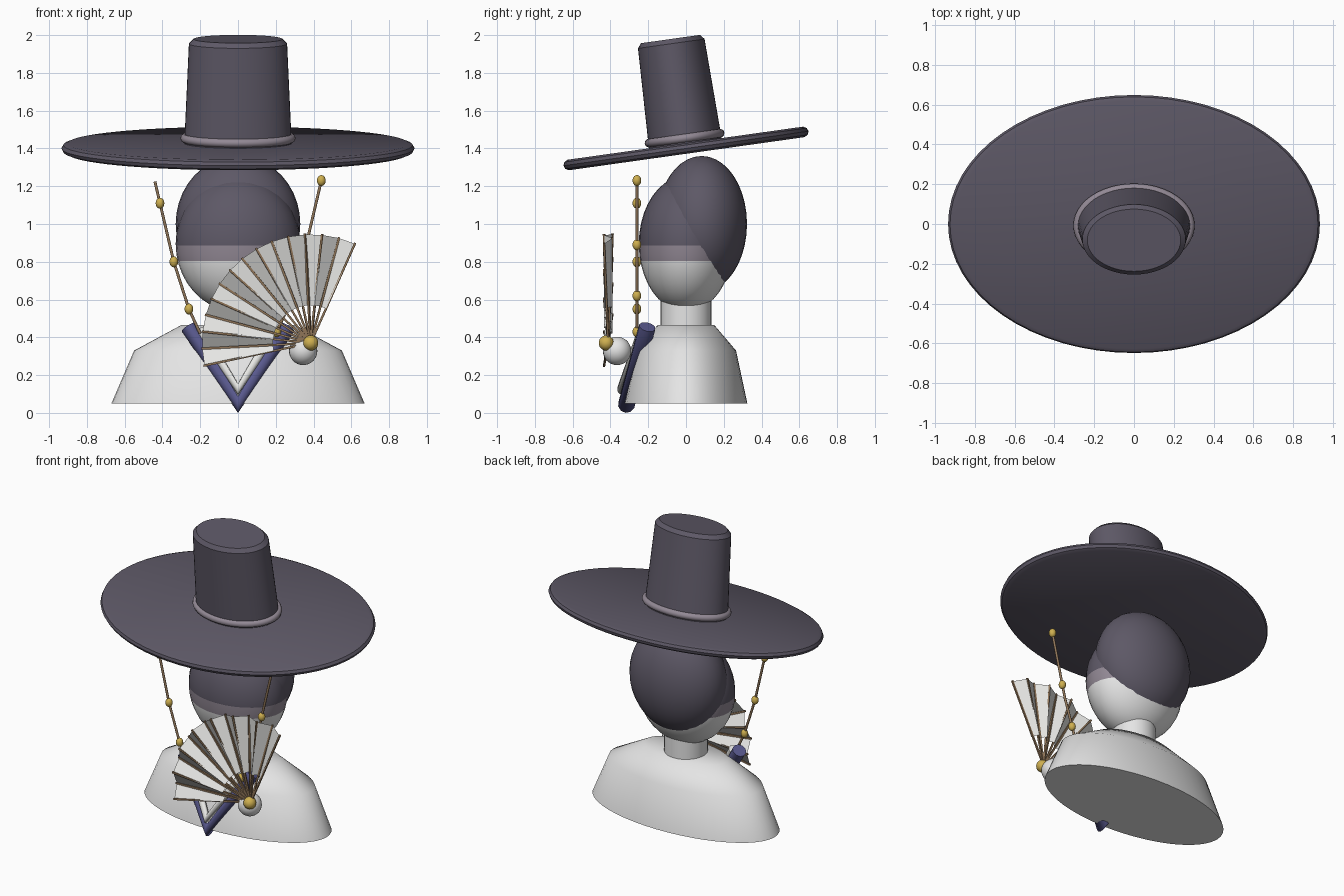
import bpy, bmesh
from math import radians, sin, cos, pi
from mathutils import Matrix, Vector

if "Cube" in bpy.data.objects:
    bpy.data.objects.remove(bpy.data.objects["Cube"])


def material(name, rgb):
    m = bpy.data.materials.new(name)
    m.use_nodes = True
    m.diffuse_color = (*rgb, 1)
    bsdf = m.node_tree.nodes["Principled BSDF"]
    bsdf.inputs["Base Color"].default_value = (*rgb, 1)
    bsdf.inputs["Roughness"].default_value = 0.8
    return m


DARK = material("dark violet", (0.11, 0.098, 0.133))
BAND = material("pale violet", (0.29, 0.25, 0.30))
SKIN = material("light grey", (0.78, 0.78, 0.78))
PAPER = material("paper white", (0.80, 0.80, 0.78))
BLUE = material("collar blue", (0.10, 0.10, 0.27))
GOLD = material("gold", (0.62, 0.43, 0.08))
WOOD = material("brown", (0.28, 0.18, 0.10))


def finish(name, bm, mats, smooth=True, angle=40):
    bmesh.ops.recalc_face_normals(bm, faces=bm.faces)
    mesh = bpy.data.meshes.new(name)
    bm.to_mesh(mesh)
    bm.free()
    ob = bpy.data.objects.new(name, mesh)
    bpy.context.collection.objects.link(ob)
    for m in mats:
        mesh.materials.append(m)
    if smooth:
        bpy.ops.object.select_all(action="DESELECT")
        ob.select_set(True)
        bpy.context.view_layer.objects.active = ob
        bpy.ops.object.shade_smooth_by_angle(angle=radians(angle))
    return ob


def loft(name, rings, mat, segments=48, angle=40):
    """Stack of capped elliptical rings given as (x radius, y radius, z)."""
    bm = bmesh.new()
    loops = [[bm.verts.new((rx * cos(2 * pi * i / segments), ry * sin(2 * pi * i / segments), z))
              for i in range(segments)] for rx, ry, z in rings]
    for a, b in zip(loops, loops[1:]):
        for i in range(segments):
            j = (i + 1) % segments
            bm.faces.new((a[i], a[j], b[j], b[i]))
    bm.faces.new(loops[0])
    bm.faces.new(loops[-1])
    return finish(name, bm, [mat], angle=angle)


def ball(bm, centre, radii, u=32, v=20):
    matrix = Matrix.Translation(centre) @ Matrix.Diagonal((*radii, 1))
    bmesh.ops.create_uvsphere(bm, u_segments=u, v_segments=v, radius=1, matrix=matrix)


def ellipsoid(name, centre, radii, mat, u=32, v=20):
    bm = bmesh.new()
    ball(bm, centre, radii, u, v)
    return finish(name, bm, [mat], angle=60)


def tube(name, points, radius, mat):
    curve = bpy.data.curves.new(name, "CURVE")
    curve.dimensions = "3D"
    curve.bevel_depth = radius
    curve.bevel_resolution = 3
    curve.use_fill_caps = True
    spline = curve.splines.new("POLY")
    spline.points.add(len(points) - 1)
    for p, co in zip(spline.points, points):
        p.co = (*co, 1)
    spline.use_smooth = True
    curve.materials.append(mat)
    ob = bpy.data.objects.new(name, curve)
    bpy.context.collection.objects.link(ob)
    return ob


# Tilted hat: brim, tapered crown and ribbon
hat = Matrix.Translation((0, 0, 1.40)) @ Matrix.Rotation(radians(8), 4, "X")
brim = loft("hat_brim", [(0.90, 0.63, -0.028), (0.925, 0.648, -0.018), (0.935, 0.655, 0),
                         (0.925, 0.648, 0.018), (0.90, 0.63, 0.028)], DARK, 64, 30)
crown = loft("hat_crown", [(0.285, 0.195, 0.01), (0.26, 0.178, 0.56), (0.235, 0.158, 0.585)],
             DARK, angle=30)
bm = bmesh.new()
n, k = 48, 10
grid = [[bm.verts.new(((0.282 + 0.023 * cos(2 * pi * j / k)) * cos(2 * pi * i / n),
                       (0.190 + 0.023 * cos(2 * pi * j / k)) * sin(2 * pi * i / n),
                       0.055 + 0.023 * sin(2 * pi * j / k))) for j in range(k)] for i in range(n)]
for i in range(n):
    for j in range(k):
        a, b = grid[i], grid[(i + 1) % n]
        bm.faces.new((a[j], b[j], b[(j + 1) % k], a[(j + 1) % k]))
ribbon = finish("hat_ribbon", bm, [BAND], angle=60)
for ob in (brim, crown, ribbon):
    ob.matrix_world = hat

# Head: face, headband and covered brow coloured by height
bm = bmesh.new()
ball(bm, (0, 0, 0.895), (0.33, 0.25, 0.36))
levels = (0.805, 0.885)
for z in levels:
    bmesh.ops.bisect_plane(bm, geom=bm.verts[:] + bm.edges[:] + bm.faces[:],
                           plane_co=(0, 0, z), plane_no=(0, 0, 1))
for f in bm.faces:
    f.material_index = sum(f.calc_center_median().z > z for z in levels)
finish("head", bm, [SKIN, BAND, DARK], angle=60)
ellipsoid("hair", (0, 0.083, 1.0), (0.33, 0.24, 0.36), DARK)

# Neck and sloping shoulders
loft("neck", [(0.135, 0.135, 0.42), (0.135, 0.135, 0.62)], SKIN, 32)
loft("torso", [(0.67, 0.325, 0.05), (0.55, 0.265, 0.33), (0.30, 0.15, 0.465)], SKIN, 48, 50)

# Crossed collar
tube("outer_collar", [(-0.26, -0.205, 0.455), (0, -0.315, 0.045), (0.26, -0.205, 0.455)],
     0.045, BLUE)
tube("inner_collar", [(-0.20, -0.225, 0.44), (0, -0.335, 0.125), (0.20, -0.225, 0.44)],
     0.03, PAPER)

# Beaded cords hanging from the brim
path = [(0.44, 1.225), (0.34, 0.80), (0.26, 0.55), (0.20, 0.42)]


def cord_x(z):
    for (x1, z1), (x0, z0) in zip(path, path[1:]):
        if z >= z0:
            return x0 + (x1 - x0) * (z - z0) / (z1 - z0)
    return path[-1][0]


for label, side, heights in (("right", -1, (1.11, 0.80, 0.55)),
                             ("left", 1, (1.23, 0.89, 0.62, 0.43))):
    tube(label + "_cord", [(side * x, -0.26, z) for x, z in path], 0.008, WOOD)
    bm = bmesh.new()
    for z in heights:
        ball(bm, (side * cord_x(z), -0.26, z), (0.023, 0.023, 0.029), 16, 10)
    finish(label + "_cord_beads", bm, [GOLD], angle=60)

# Folding fan: pleated paper with a rib on every fold
pivot = Vector((0.385, -0.412, 0.37))
folds = 14


def on_fan(i, radius):
    a = radians(192 - 126 * i / folds)
    depth = 0.022 * (1 if i % 2 else -1) * min(1, radius / 0.2)
    return pivot + Vector((radius * cos(a), depth, radius * sin(a)))


bm = bmesh.new()
strip = [(bm.verts.new(on_fan(i, 0.2)), bm.verts.new(on_fan(i, 0.575))) for i in range(folds + 1)]
for (a, b), (c, d) in zip(strip, strip[1:]):
    bm.faces.new((a, b, d, c))
finish("fan_paper", bm, [PAPER], smooth=False)

bm = bmesh.new()
for i in range(folds + 1):
    start, end = on_fan(i, 0), on_fan(i, 0.58)
    along = end - start
    turn = along.to_track_quat("Z", "Y").to_matrix().to_4x4()
    bmesh.ops.create_cube(bm, size=1, matrix=Matrix.Translation((start + end) / 2) @ turn
                          @ Matrix.Diagonal((0.011, 0.011, along.length, 1)))
finish("fan_ribs", bm, [WOOD], smooth=False)
ellipsoid("fan_pivot", (0.385, -0.422, 0.37), (0.04, 0.04, 0.04), GOLD, 20, 12)

# Hand holding the fan
ellipsoid("hand", (0.345, -0.365, 0.328), (0.075, 0.075, 0.075), SKIN, 24, 16)
